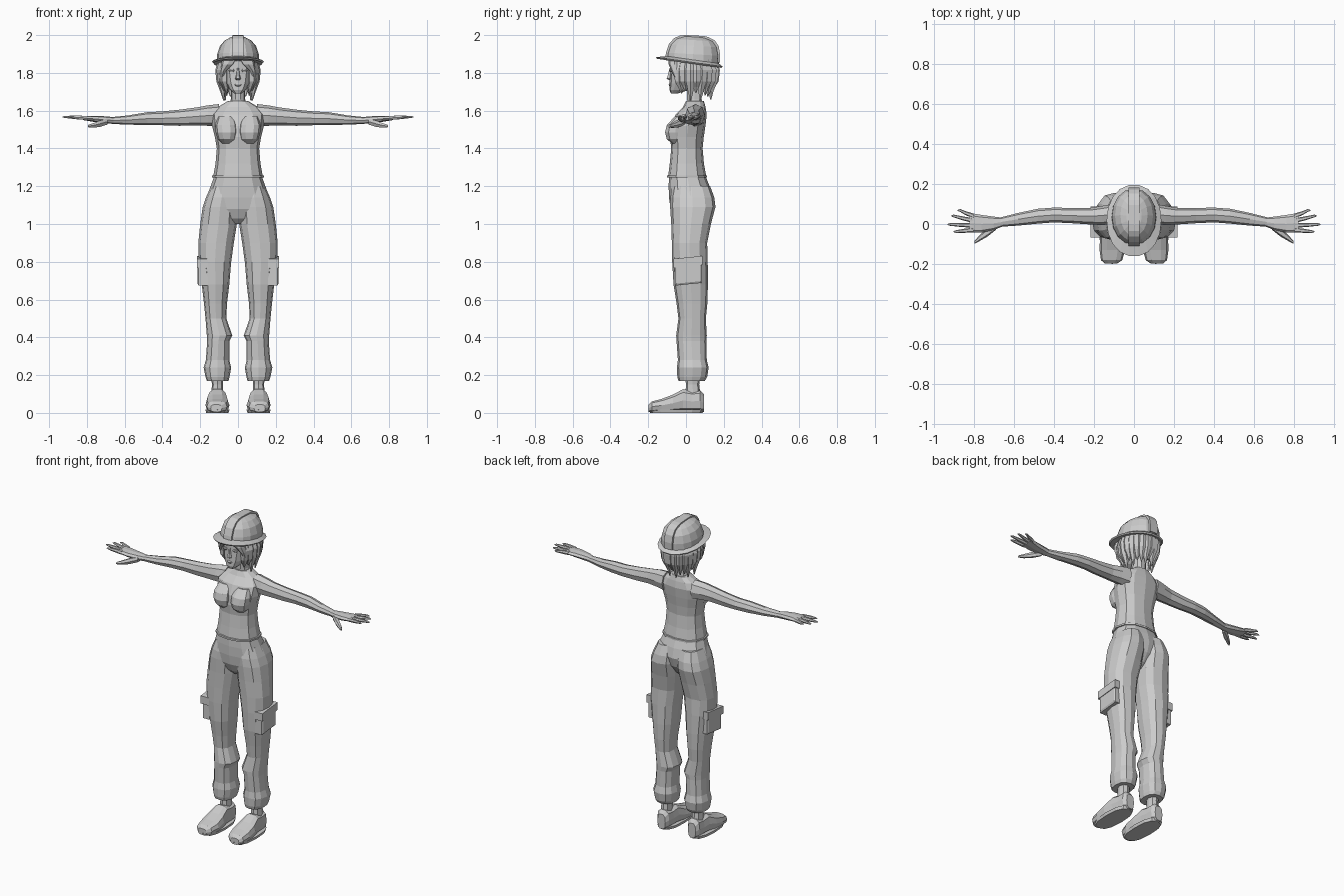
import bpy, bmesh, math

grey = bpy.data.materials.new("plain grey")
grey.diffuse_color = (0.6, 0.6, 0.6, 1)


def skin(name, rings, mirror=False, tilt=0.0):
    """Bridge equal rings of points, cap both ends, optionally mirror across x."""
    bm = bmesh.new()
    loops = [[bm.verts.new((x, y, z - tilt * (y - 0.02))) for x, y, z in r] for r in rings]
    n = len(loops[0])
    for a, b in zip(loops, loops[1:]):
        for i in range(n):
            j = (i + 1) % n
            bm.faces.new((a[i], a[j], b[j], b[i]))
    bm.faces.new(loops[0])
    bm.faces.new(loops[-1])
    bmesh.ops.recalc_face_normals(bm, faces=bm.faces)
    me = bpy.data.meshes.new(name)
    bm.to_mesh(me)
    bm.free()
    me.materials.append(grey)
    ob = bpy.data.objects.new(name, me)
    bpy.context.collection.objects.link(ob)
    if mirror:
        m = ob.modifiers.new("mirror", 'MIRROR')
        m.use_clip = False
        m.use_mirror_merge = False
    return ob


def loft(name, axis, sections, n=12, p=2.4, mirror=False, tilt=0.0):
    """Sections are (position, min a, max a, min b, max b) along one axis."""
    rings = []
    off = math.pi / 4 if n == 4 else 0
    for t, a0, a1, b0, b1 in sections:
        ring = []
        for i in range(n):
            g = off + 2 * math.pi * i / n
            c, s = math.cos(g), math.sin(g)
            a = (a0 + a1) / 2 + (a1 - a0) / 2 * math.copysign(abs(c) ** (2 / p), c)
            b = (b0 + b1) / 2 + (b1 - b0) / 2 * math.copysign(abs(s) ** (2 / p), s)
            ring.append({'x': (t, a, b), 'y': (a, t, b), 'z': (a, b, t)}[axis])
        rings.append(ring)
    return skin(name, rings, mirror, tilt)


def stack(name, rows, **kw):
    """Vertical loft centred on x: rows are (z, half width, front y, back y)."""
    return loft(name, 'z', [(z, -w, w, f, b) for z, w, f, b in rows], **kw)


# Torso with flared hem
stack("tank_top", [(1.245, .137, -.1, .112), (1.256, .137, -.1, .112), (1.258, .13, -.094, .106),
                   (1.32, .119, -.086, .095), (1.40, .112, -.078, .088), (1.46, .122, -.085, .094),
                   (1.52, .137, -.08, .103), (1.58, .14, -.055, .11), (1.62, .105, -.015, .103),
                   (1.65, .055, .0, .095)])
loft("bust", 'z', [(1.425, .03, .085, -.075, .0), (1.45, .012, .108, -.104, .0), (1.485, .004, .118, -.113, .0),
                   (1.525, .006, .12, -.103, .0), (1.57, .02, .105, -.06, .01)], n=10, mirror=True)
stack("neck", [(1.62, .05, .01, .095), (1.66, .038, .004, .085), (1.76, .038, .0, .085)], n=10)

# Arms and hands
loft("arm", 'x', [(.10, .0, .1, 1.515, 1.635), (.16, -.005, .09, 1.52, 1.628), (.22, -.002, .08, 1.522, 1.617),
                  (.31, .004, .08, 1.52, 1.605), (.40, .008, .082, 1.523, 1.596), (.48, .002, .076, 1.524, 1.592),
                  (.58, -.008, .055, 1.526, 1.575), (.67, -.014, .032, 1.53, 1.566)], n=8, p=2.2, mirror=True)
loft("palm", 'x', [(.66, -.014, .032, 1.53, 1.566), (.70, -.03, .037, 1.533, 1.57), (.76, -.043, .045, 1.54, 1.573),
                   (.82, -.043, .055, 1.55, 1.573)], n=8, mirror=True)
for i, (y0, y1, tip) in enumerate([(-.03, -.038, .90), (-.007, -.002, .93), (.017, .04, .912), (.04, .068, .88)]):
    ym, xm = (y0 + y1) / 2, (.80 + tip) / 2
    loft(f"finger_{i + 1}", 'x', [(.80, y0 - .012, y0 + .012, 1.55, 1.573), (xm, ym - .01, ym + .01, 1.554, 1.575),
                                 (tip - .012, y1 - .007, y1 + .007, 1.561, 1.573),
                                 (tip, y1 - .003, y1 + .003, 1.564, 1.569)], n=6, mirror=True)
loft("thumb", 'x', [(.69, -.03, .0, 1.525, 1.56), (.73, -.062, -.02, 1.512, 1.55), (.77, -.085, -.055, 1.508, 1.534),
                    (.795, -.098, -.083, 1.512, 1.525)], n=6, mirror=True)

# Trousers: pelvis and legs
stack("pelvis", [(1.25, .127, -.09, .105), (1.20, .145, -.092, .125), (1.14, .168, -.09, .138),
                 (1.08, .165, -.082, .12), (1.03, .09, -.06, .085), (1.0, .03, -.03, .05)])
loft("trouser_leg", 'z', [(1.20, .02, .142, -.07, .128), (1.14, .002, .17, -.083, .15), (1.09, .002, .187, -.084, .156),
                          (1.0, .006, .2, -.078, .132), (.9, .022, .21, -.075, .112), (.8, .036, .207, -.073, .115),
                          (.68, .046, .192, -.066, .116), (.58, .058, .18, -.05, .113), (.5, .062, .172, -.04, .105),
                          (.41, .03, .165, -.052, .11), (.38, .045, .163, -.05, .108), (.28, .046, .17, -.043, .11),
                          (.24, .036, .182, -.048, .12), (.19, .045, .172, -.046, .112), (.17, .05, .165, -.04, .1)],
     mirror=True)

# Cargo pocket and its flap
loft("cargo_pocket", 'x', [(.16, -.06, .085, .68, .82), (.208, -.06, .085, .68, .82), (.214, -.05, .075, .69, .81)],
     n=4, p=30, mirror=True, tilt=-.1)
loft("pocket_flap", 'x', [(.16, -.068, .09, .775, .825), (.218, -.068, .09, .775, .825)],
     n=4, p=30, mirror=True, tilt=-.1)

# Ankles and shoes
loft("ankle", 'z', [(.07, .077, .143, -.005, .08), (.15, .08, .138, .0, .07), (.22, .075, .145, -.008, .08)],
     n=8, mirror=True)
loft("shoe", 'y', [(-.198, .085, .145, .004, .045), (-.18, .058, .165, .004, .062), (-.13, .045, .172, .004, .075),
                   (-.07, .05, .17, .004, .098), (-.015, .06, .158, .004, .128), (.03, .063, .153, .004, .118),
                   (.075, .066, .15, .004, .122), (.095, .08, .135, .004, .10)], n=10, p=2.8, mirror=True)
loft("shoe_sole", 'z', [(0, .05, .168, -.19, .088), (.018, .045, .173, -.2, .095)], p=2.6, mirror=True)

# Head and face
stack("head", [(1.692, .02, -.08, -.04), (1.71, .042, -.088, .02), (1.745, .064, -.087, .075),
               (1.80, .076, -.085, .105), (1.87, .082, -.085, .13)], p=2.6)
stack("nose", [(1.762, .009, -.09, -.07), (1.769, .015, -.104, -.07), (1.79, .009, -.097, -.07),
               (1.825, .006, -.088, -.07)], n=6)
stack("lips", [(1.728, .01, -.087, -.07), (1.736, .02, -.092, -.07), (1.744, .012, -.089, -.07)], n=8)
loft("eye", 'z', [(1.805, .024, .044, -.085, -.07), (1.812, .018, .05, -.088, -.07), (1.82, .024, .046, -.086, -.07)],
     n=8, mirror=True)
loft("ear", 'z', [(1.76, .066, .08, .015, .03), (1.785, .068, .092, .01, .045), (1.815, .07, .092, .015, .05)],
     n=6, mirror=True)

# Hair: inner cap, hanging locks and fringe
stack("hair_cap", [(1.75, .07, .035, .115), (1.80, .092, .01, .145), (1.87, .1, -.02, .16)])
for i in range(9):
    a = math.radians(-38 + i * 16)
    tip = 1.672 + .022 * math.sin(i * 2.6) + (.02 if i < 2 else 0)
    rows = []
    for z, s, r in [(1.875, .9, .026), (1.815, 1.05, .031), (1.755, 1.03, .026), ((tip + 1.755) / 2, .9, .017),
                    (tip, .84 + .05 * (i % 2), .003)]:
        cx, cy = .09 * s * math.cos(a), .035 + .112 * s * math.sin(a)
        rows.append((z, cx - r * .85, cx + r * .85, cy - r, cy + r))
    loft(f"hair_lock_{i + 1}", 'z', rows, n=6, p=2, mirror=True)
loft("fringe", 'z', [(1.87, .005, .085, -.092, -.03), (1.845, .02, .09, -.092, -.03), (1.81, .06, .094, -.078, -.02),
                     (1.775, .078, .092, -.06, -.03)], n=8, mirror=True)

# Hard hat: dome, raised crest and sloping brim
dome = [(1.858, .112, -.107, .175), (1.90, .11, -.1, .176), (1.945, .095, -.085, .168), (1.975, .068, -.058, .147),
        (1.99, .038, -.03, .115), (1.995, .015, .0, .09)]
stack("hat_dome", dome, n=16, p=2.1, tilt=.06)
stack("hat_brim", [(1.85, .13, -.155, .19), (1.858, .137, -.162, .197), (1.872, .11, -.104, .175)],
      n=18, p=2.1, tilt=.14)
profile = [(f - .005, z + .004) for z, w, f, b in dome] + [(b + .005, z + .004) for z, w, f, b in reversed(dome)]
skin("hat_crest", [[(x, y, z) for y, z in profile] for x in (-.028, .028)], tilt=.05)
